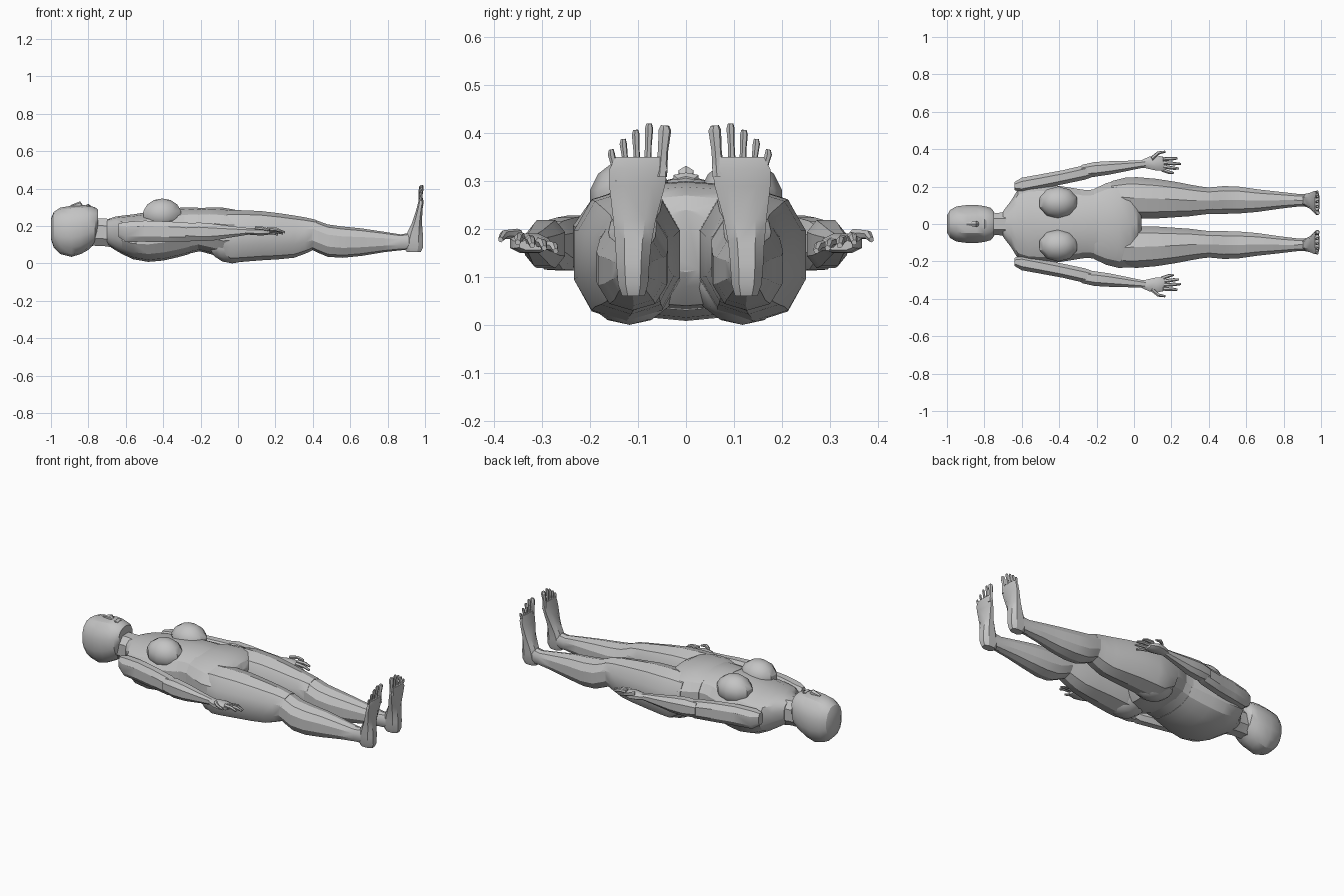
import bpy, bmesh, math
from mathutils import Vector

skin = bpy.data.materials.new("grey_clay")
skin.diffuse_color = (0.55, 0.55, 0.55, 1)


def finish(name, bm, angle=30):
    bmesh.ops.recalc_face_normals(bm, faces=bm.faces[:])
    me = bpy.data.meshes.new(name)
    bm.to_mesh(me)
    bm.free()
    me.materials.append(skin)
    ob = bpy.data.objects.new(name, me)
    bpy.context.collection.objects.link(ob)
    bpy.ops.object.select_all(action='DESELECT')
    ob.select_set(True)
    bpy.context.view_layer.objects.active = ob
    bpy.ops.object.shade_smooth_by_angle(angle=math.radians(angle))
    return ob


def loft(name, rows, sides=10, axis='X', mirror=1, power=0.85, angle=30):
    """Rows are (position, a0, a1, b0, b1): bounds across the axis."""
    bm = bmesh.new()
    rings = []
    for t, a0, a1, b0, b1 in rows:
        ring = []
        for i in range(sides):
            w = math.tau * (i + 0.5) / sides
            c, s = math.cos(w), math.sin(w)
            top = math.sin(math.tau * (sides // 4 + 0.5) / sides) if sides % 4 else 1
            a = (a0 + a1) / 2 + (a1 - a0) / 2 * math.copysign(abs(c) ** power, c)
            b = (b0 + b1) / 2 + (b1 - b0) / 2 * math.copysign(abs(s) ** power, s) / top
            p = (t, a * mirror, b) if axis == 'X' else (a, b * mirror, t)
            ring.append(bm.verts.new(p))
        rings.append(ring)
    for r, q in zip(rings, rings[1:]):
        for i in range(sides):
            j = (i + 1) % sides
            bm.faces.new((r[i], r[j], q[j], q[i]))
    bm.faces.new(rings[0])
    bm.faces.new(rings[-1])
    return finish(name, bm, angle)


def digit(name, points, radii, mirror=1, sides=6):
    """Jointed finger or toe following a short path."""
    bm = bmesh.new()
    pts = [Vector((x, y * mirror, z)) for x, y, z in points]
    d = (pts[-1] - pts[0]).normalized()
    u = d.orthogonal().normalized()
    v = d.cross(u)
    rings = []
    for p, r in zip(pts, radii):
        rings.append([bm.verts.new(p + r * (u * math.cos(k * math.tau / sides) + v * math.sin(k * math.tau / sides)))
                      for k in range(sides)])
    for r, q in zip(rings, rings[1:]):
        for i in range(sides):
            j = (i + 1) % sides
            bm.faces.new((r[i], r[j], q[j], q[i]))
    bm.faces.new(rings[0])
    bm.faces.new(rings[-1])
    return finish(name, bm)


def blob(name, centre, size, mirror=1, seg=10, rings=7):
    bm = bmesh.new()
    bmesh.ops.create_uvsphere(bm, u_segments=seg, v_segments=rings, radius=1)
    for v in bm.verts:
        v.co = Vector((centre[0] + v.co.x * size[0],
                       (centre[1] + v.co.y * size[1]) * mirror, centre[2] + v.co.z * size[2]))
    return finish(name, bm)


# Head, with the face turned up, and neck
loft("head", [(-1.0, -.045, .045, .13, .24), (-.985, -.075, .075, .085, .275), (-.95, -.096, .096, .05, .298),
              (-.89, -.104, .104, .035, .308), (-.84, -.104, .104, .05, .312), (-.80, -.098, .098, .072, .31),
              (-.765, -.088, .088, .105, .30), (-.748, -.066, .066, .17, .288)], 14, power=.9)
loft("nose", [(-.895, -.008, .008, .29, .312), (-.845, -.018, .018, .29, .332), (-.83, -.012, .012, .29, .312)], 6)
loft("lips", [(-.812, -.02, .02, .295, .313), (-.80, -.03, .03, .295, .318), (-.788, -.02, .02, .29, .31)], 6)
loft("neck", [(-.80, -.065, .065, .09, .245), (-.72, -.064, .064, .088, .245), (-.64, -.078, .078, .075, .24)], 8)

# Rib cage, waist and pelvis
loft("chest", [(-.70, -.07, .07, .10, .235), (-.655, -.13, .13, .07, .25), (-.62, -.19, .19, .05, .255),
               (-.56, -.212, .212, .022, .262), (-.48, -.215, .215, .008, .275), (-.40, -.208, .208, .015, .29),
               (-.32, -.195, .195, .033, .295), (-.26, -.185, .185, .05, .296)], 14, power=.8)
loft("waist", [(-.32, -.19, .19, .035, .297), (-.25, -.185, .185, .055, .3), (-.18, -.192, .192, .07, .295)], 14, power=.8)
loft("pelvis", [(-.215, -.19, .19, .068, .293), (-.15, -.222, .222, .05, .3), (-.08, -.24, .24, .03, .298),
                (-.02, -.235, .235, .04, .288), (.02, -.15, .15, .08, .27), (.04, -.05, .05, .11, .24)], 14, power=.75)

for side, m in (("left", 1), ("right", -1)):
    shift = 0.008 * m  # the legs lie slightly off centre
    blob(side + "_breast", (-.405, .115, .262), (.108, .088, .085), m)
    blob(side + "_buttock", (-.03, .118, .10), (.13, .105, .10), m)

    # Thigh and calf
    thigh = [(-.12, .06, .225, .06, .27), (-.04, .02, .246, .005, .285), (.02, .015, .247, .008, .284),
             (.12, .017, .238, .016, .28), (.22, .024, .222, .022, .268), (.30, .03, .206, .03, .256),
             (.36, .038, .195, .052, .246), (.42, .045, .188, .08, .232)]
    calf = [(.37, .045, .188, .085, .238), (.42, .042, .192, .06, .23), (.48, .043, .198, .035, .208),
            (.56, .045, .195, .03, .197), (.66, .054, .18, .04, .187), (.78, .072, .166, .06, .169),
            (.87, .083, .155, .07, .155), (.93, .085, .152, .072, .165)]
    for part, rows in (("_thigh", thigh), ("_calf", calf)):
        loft(side + part, [(t, a + shift, b + shift, c, d) for t, a, b, c, d in rows], 10, mirror=m, power=.85)

    # Upright foot with five toes
    foot = [(.06, .90, .98, .093, .143), (.085, .885, .992, .085, .152), (.13, .89, .993, .082, .156),
            (.17, .905, .99, .078, .158), (.22, .93, .985, .068, .163), (.29, .953, .988, .048, .172),
            (.325, .962, .993, .043, .172), (.35, .967, .99, .05, .158)]
    loft(side + "_foot", [(t, a, b, c + shift, d + shift) for t, a, b, c, d in foot], 8, 'Z', m, .8)
    for k, (y0, y1, z0, z1, r) in enumerate(((.06, .052, .31, .416, .013), (.088, .085, .33, .42, .0085),
                                             (.11, .113, .325, .407, .008), (.132, .139, .31, .388, .0075),
                                             (.152, .164, .30, .366, .0075))):
        digit(f"{side}_toe_{k + 1}", [(.978, y0 + shift, z0), (.976, (y0 + y1) / 2 + shift, (z0 + z1) / 2),
                                     (.98, y1 + shift, z1 - .01), (.982, y1 + shift, z1)],
              (r, r * .85, r * 1.05, r * .7), m)

    # Arm
    loft(side + "_upper_arm", [(-.64, .18, .225, .14, .215), (-.60, .165, .25, .112, .225),
                               (-.50, .185, .268, .112, .232), (-.38, .21, .29, .11, .228),
                               (-.26, .235, .318, .112, .22), (-.22, .25, .32, .13, .21)], 8, mirror=m, power=.8)
    loft(side + "_forearm", [(-.28, .25, .318, .125, .214), (-.21, .25, .334, .115, .222),
                             (-.13, .262, .338, .12, .214), (-.03, .283, .34, .138, .20),
                             (.04, .298, .342, .15, .192), (.07, .302, .344, .155, .188)], 8, mirror=m, power=.8)
    # Hand with fingers and thumb
    loft(side + "_palm", [(.04, .302, .342, .155, .187), (.08, .292, .362, .15, .19), (.12, .283, .37, .148, .192),
                          (.155, .282, .362, .15, .185), (.17, .29, .35, .155, .178)], 8, mirror=m)
    fingers = (((.15, .29), (.19, .276), (.212, .272)), ((.155, .307), (.21, .299), (.24, .296)),
               ((.16, .326), (.215, .323), (.25, .321)), ((.155, .346), (.205, .349), (.232, .351)),
               ((.095, .35), (.13, .38), (.168, .387)))
    for k, path in enumerate(fingers):
        z = .158 + .006 * k
        name = f"{side}_finger_{k + 1}" if k < 4 else side + "_thumb"
        digit(name, [(x, y, z + dz) for (x, y), dz in zip(path, (.008, .006, -.004))], (.011, .0095, .006), m)
